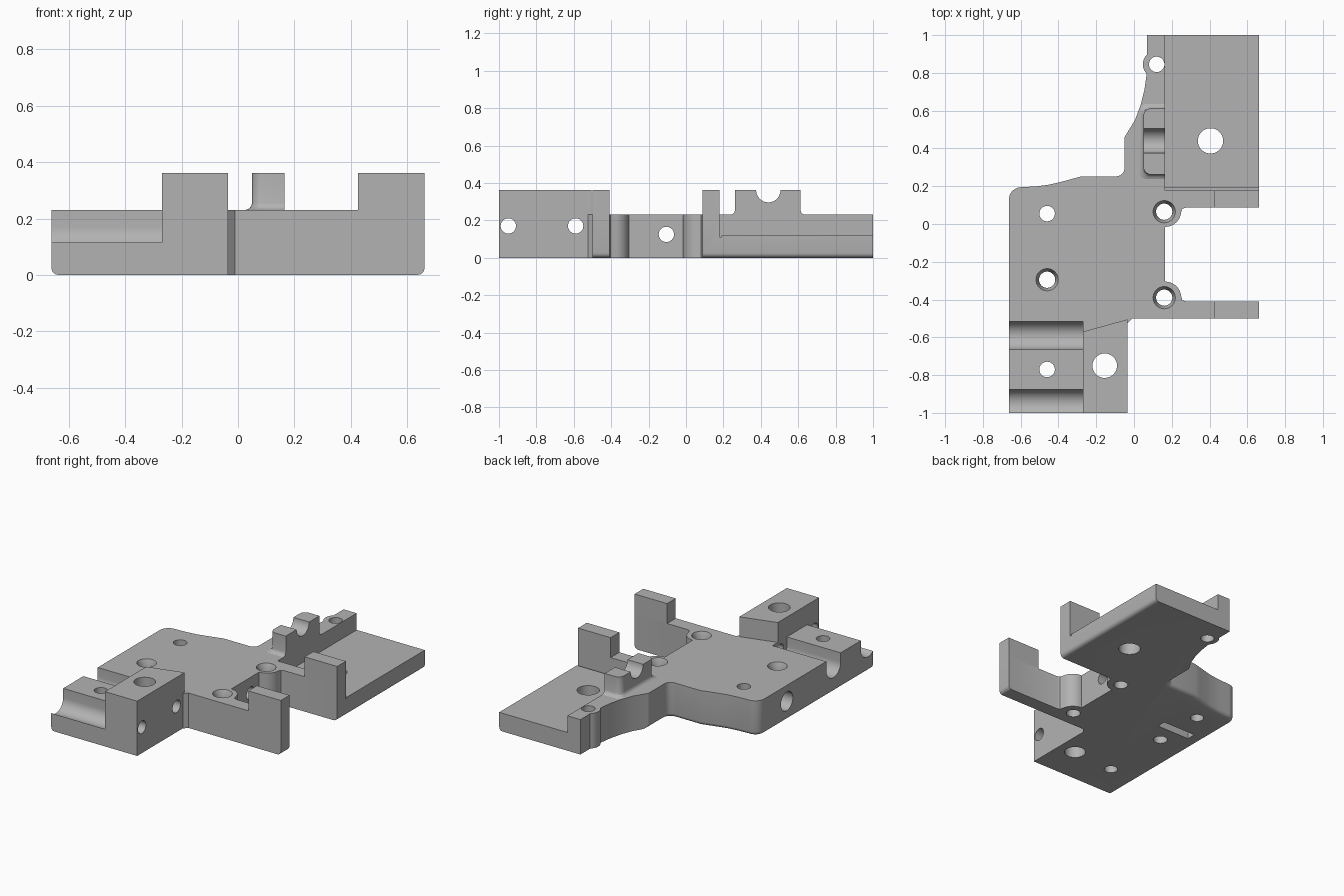
import bpy, bmesh, math

cube = bpy.data.objects.get("Cube")
if cube:
    bpy.data.objects.remove(cube, do_unlink=True)

TOP, HIGH, HALF = 0.23, 0.361, 0.662   # plate top, raised top, half width

grey = bpy.data.materials.new("matte grey")
grey.use_nodes = True
grey.diffuse_color = (0.45, 0.45, 0.45, 1)
grey.node_tree.nodes["Principled BSDF"].inputs["Base Color"].default_value = (0.45, 0.45, 0.45, 1)


def arc(cx, cy, r, a0, a1, n=10):
    steps = [math.radians(a0 + (a1 - a0) * i / n) for i in range(n + 1)]
    return [(cx + r * math.cos(a), cy + r * math.sin(a)) for a in steps]


def circle(cx, cy, r):
    return arc(cx, cy, r, 0, 360, 32)[:-1]


def rect(x0, x1, y0, y1):
    return [(x0, y0), (x1, y0), (x1, y1), (x0, y1)]


def solid(name, rings, axis="z", bevel_rule=None):
    """Skin a stack of (outline, level) rings along an axis and cap the ends."""
    bm = bmesh.new()
    loops = []
    for pts, t in rings:
        loops.append([bm.verts.new((a, b, t) if axis == "z" else (t, a, b)) for a, b in pts])
    for low, high in zip(loops, loops[1:]):
        for i in range(len(low)):
            j = (i + 1) % len(low)
            bm.faces.new((low[i], low[j], high[j], high[i]))
    bm.faces.new(loops[0][::-1])
    bm.faces.new(loops[-1])
    bmesh.ops.recalc_face_normals(bm, faces=bm.faces)
    if bevel_rule:
        edges = [e for e in bm.edges if bevel_rule(e)]
        bmesh.ops.bevel(bm, geom=edges, offset=0.025, segments=4, profile=0.5, affect="EDGES")
    mesh = bpy.data.meshes.new(name)
    bm.to_mesh(mesh)
    bm.free()
    mesh.materials.append(grey)
    obj = bpy.data.objects.new(name, mesh)
    bpy.context.collection.objects.link(obj)
    return obj


def prism(name, pts, lo, hi, axis="z"):
    return solid(name, [(pts, lo), (pts, hi)], axis)


def combine(obj, tool, operation="DIFFERENCE"):
    tool.hide_render = True
    mod = obj.modifiers.new("combine", "BOOLEAN")
    mod.operation, mod.solver, mod.object = operation, "EXACT", tool
    bpy.context.view_layer.objects.active = obj
    bpy.ops.object.modifier_apply(modifier=mod.name)
    bpy.data.objects.remove(tool, do_unlink=True)


def drill(obj, x, y, r):
    combine(obj, prism("drill", circle(x, y, r), -0.1, 0.5))


def drill_side(obj, y, z, r, x0, x1):
    combine(obj, prism("side_drill", circle(y, z, r), x0, x1, "x"))


# Base plate outline, counterclockwise from the front corner
outline = [(-HALF, -1), (-0.035, -1), (-0.035, -0.525), (-0.01, -0.5),
           (HALF, -0.5), (HALF, -0.41), (0.275, -0.41), (0.256, -0.403)]
outline += arc(0.165, -0.39, 0.085, 5, 90)
outline += arc(0.165, 0.07, 0.085, -90, -5)
outline += [(0.256, 0.08), (0.275, 0.087), (HALF, 0.087), (HALF, 1), (0.07, 1),
            (0.07, 0.84), (0.065, 0.78), (0.055, 0.71), (0.035, 0.63),
            (0.005, 0.55), (-0.05, 0.46)]
outline += arc(-0.095, 0.297, 0.045, 0, -90, 6)
outline += [(-0.28, 0.252), (-0.33, 0.238), (-0.39, 0.222), (-0.45, 0.208), (-0.52, 0.199)]
outline += arc(-HALF + 0.065, 0.13, 0.065, 90, 180, 8)


def rounded_bottom(edge):
    if any(v.co.z > 0.001 for v in edge.verts):
        return False
    mid = (edge.verts[0].co + edge.verts[1].co) / 2
    return abs(mid.x) > HALF - 0.002 or (mid.x < -0.04 and mid.y > 0.1)


plate = solid("base_plate", [(outline, 0), (outline, TOP)], bevel_rule=rounded_bottom)

# Screw boss on the back wall, then the lowered tray and its relief groove
combine(plate, prism("boss", circle(0.12, 0.845, 0.073), 0, TOP), "UNION")
combine(plate, prism("tray_cut", rect(0.165, 0.8, 0.178, 1.1), 0.12, 0.5))
combine(plate, prism("groove_cut", rect(0.165, 0.8, 0.178, 0.19), 0.11, 0.2))

# Two round-bottomed channels at the front
for y in (-0.95, -0.59):
    profile = [(y - 0.075, 0.4)] + arc(y, 0.17, 0.075, 180, 360, 20) + [(y + 0.075, 0.4)]
    combine(plate, prism("channel_cut", profile, -0.8, -0.27, "x"))
    drill_side(plate, y, 0.17, 0.041, -0.3, 0.05)

# Vertical holes
for x, y, r in ((-0.46, 0.055, 0.041), (-0.46, -0.77, 0.041), (0.12, 0.845, 0.041),
                (-0.155, -0.75, 0.065), (0.405, 0.44, 0.067)):
    drill(plate, x, y, r)
for x, y in ((-0.46, -0.295), (0.16, 0.065), (0.16, -0.39)):
    drill(plate, x, y, 0.043)
    combine(plate, solid("countersink", [(circle(x, y, 0.043), 0.19), (circle(x, y, 0.063), 0.24)]))

# Cross hole with counterbore, and the slot underneath
drill_side(plate, -0.105, 0.125, 0.041, -0.8, 0.3)
drill_side(plate, -0.105, 0.125, 0.062, -0.8, -0.5)
combine(plate, prism("slot_cut", rect(-0.58, -0.34, -0.175, -0.115), -0.1, 0.05))

# Raised front block with a slanted back face
block = prism("front_block", [(-0.27, -1), (-0.035, -1), (-0.035, -0.505), (-0.27, -0.57)], TOP, HIGH)
drill(block, -0.155, -0.75, 0.065)

# Upright posts at the arm ends
posts = [prism(name, rect(0.425, HALF, y0, y1), TOP, HIGH)
         for name, y0, y1 in (("front_post", -0.5, -0.41), ("back_post", 0.087, 0.178))]


# Rod clip with a flared foot and a round notch
def clip_outline(grow):
    x0, x1, y0, y1, r = 0.05 - grow, 0.165, 0.262 - grow, 0.612 + grow, 0.04
    return ([(x1, y0), (x1, y1)] + arc(x0 + r, y1 - r, r, 90, 180, 6)
            + arc(x0 + r, y0 + r, r, 180, 270, 6))


clip = solid("rod_clip", [(clip_outline(g), z) for g, z in
                          ((0.024, TOP), (0.011, 0.235), (0.003, 0.244), (0, 0.256), (0, HIGH))])
drill_side(clip, 0.44, HIGH, 0.065, -0.1, 0.3)

# Smooth the curved walls and keep the corners sharp
bpy.ops.object.select_all(action="DESELECT")
for obj in [plate, block, clip] + posts:
    obj.select_set(True)
bpy.context.view_layer.objects.active = plate
bpy.ops.object.shade_smooth_by_angle(angle=math.radians(30))
